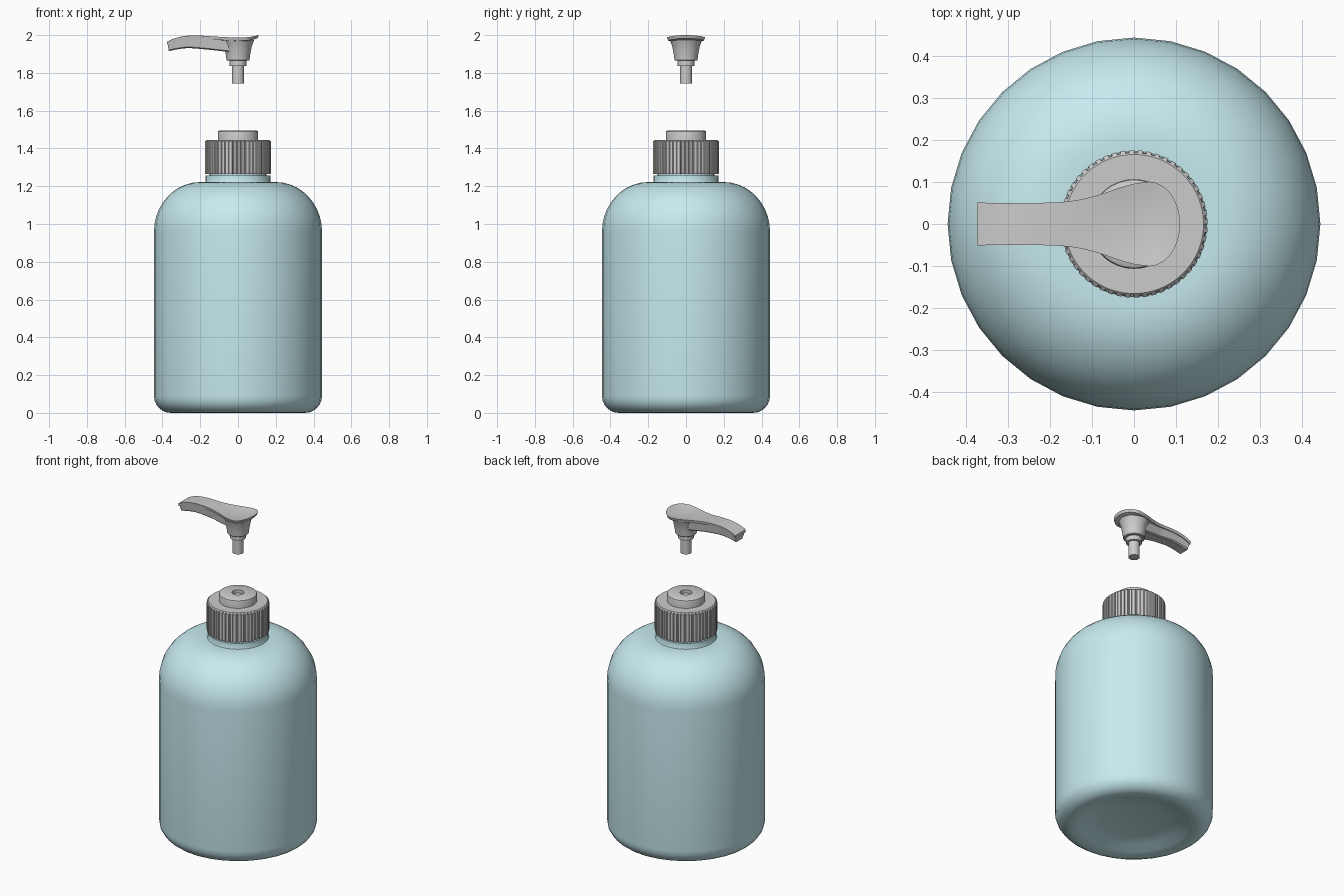
import bpy, bmesh, math

if "Cube" in bpy.data.objects:
    bpy.data.objects.remove(bpy.data.objects["Cube"])


def finish(name, verts, faces, mat=None, angle=35):
    me = bpy.data.meshes.new(name)
    me.from_pydata(verts, [], faces)
    bm = bmesh.new()
    bm.from_mesh(me)
    bmesh.ops.remove_doubles(bm, verts=bm.verts, dist=1e-5)
    bmesh.ops.recalc_face_normals(bm, faces=bm.faces)
    bm.to_mesh(me)
    bm.free()
    ob = bpy.data.objects.new(name, me)
    bpy.context.collection.objects.link(ob)
    if mat:
        me.materials.append(mat)
    bpy.ops.object.select_all(action='DESELECT')
    ob.select_set(True)
    bpy.context.view_layer.objects.active = ob
    bpy.ops.object.shade_smooth_by_angle(angle=math.radians(angle))
    return ob


def loft(name, rings, mat=None, angle=35, close=False):
    """Skin equal-sized rings; cap the ends or join last ring to first."""
    n, m = len(rings[0]), len(rings)
    verts = [v for r in rings for v in r]
    faces = [(i * n + j, i * n + (j + 1) % n,
              (i + 1) % m * n + (j + 1) % n, (i + 1) % m * n + j)
             for i in range(m if close else m - 1) for j in range(n)]
    if not close:
        faces += [tuple(range(n)), tuple(range((m - 1) * n, m * n))]
    return finish(name, verts, faces, mat, angle)


def lathe(name, profile, segs, mat=None, angle=35, close=False):
    rings = [[(r * math.cos(2 * math.pi * k / segs),
               r * math.sin(2 * math.pi * k / segs), z) for k in range(segs)]
             for r, z in profile]
    return loft(name, rings, mat, angle, close)


def arc(cx, cz, a, b, t0, t1, n):
    ts = [math.radians(t0 + (t1 - t0) * i / n) for i in range(n + 1)]
    return [(cx + a * math.cos(t), cz + b * math.sin(t)) for t in ts]


def sample(table, x):
    """Smooth interpolation of (x, value) pairs (Catmull-Rom style)."""
    i = max(k for k in range(len(table) - 1) if k == 0 or table[k][0] <= x)

    def slope(k):
        a, b = table[max(k - 1, 0)], table[min(k + 1, len(table) - 1)]
        return (b[1] - a[1]) / (b[0] - a[0])
    (x0, y0), (x1, y1) = table[i], table[i + 1]
    h = x1 - x0
    t = (x - x0) / h
    return ((2 * t**3 - 3 * t**2 + 1) * y0 + (t**3 - 2 * t**2 + t) * h * slope(i)
            + (3 * t**2 - 2 * t**3) * y1 + (t**3 - t**2) * h * slope(i + 1))


blue = bpy.data.materials.new("bottle_blue")
blue.diffuse_color = (0.57, 0.83, 0.87, 1)
blue.use_nodes = True
blue.node_tree.nodes["Principled BSDF"].inputs["Base Color"].default_value = blue.diffuse_color

# Bottle: dished base, rounded shoulder and neck
profile = [(0.06, 0.05), (0.18, 0.045), (0.26, 0.03), (0.31, 0.01)]
profile += arc(0.355, 0.09, 0.09, 0.09, -90, 0, 6)
profile += arc(0.20, 0.96, 0.245, 0.262, 0, 90, 10)
profile += [(0.174, 1.222), (0.172, 1.226), (0.172, 1.257), (0.15, 1.257), (0.15, 1.40)]
lathe("bottle", profile, 32, blue, 40)

# Ribbed cap: a hollow skirt with square grooves
ribs = 52
outer = []
for k in range(ribs):
    for f, r in ((0.0, 0.176), (0.55, 0.176), (0.65, 0.170), (0.9, 0.170)):
        outer.append((2 * math.pi * (k + f) / ribs, r))


def cap_ring(z, inset=0.0, fixed=None):
    return [((fixed or r - inset) * math.cos(t), (fixed or r - inset) * math.sin(t), z)
            for t, r in outer]


loft("cap", [cap_ring(1.42, fixed=0.153), cap_ring(1.265, fixed=0.153),
             cap_ring(1.265), cap_ring(1.436),
             cap_ring(1.441, fixed=0.170), cap_ring(1.445, fixed=0.166),
             cap_ring(1.445, fixed=0.09)], angle=30)

# Collar on the cap with the pump socket
lathe("collar", [(0.107, 1.43), (0.107, 1.485), (0.105, 1.491), (0.099, 1.495),
                 (0.034, 1.495), (0.034, 1.474)], 48)

# Pump stem, stepped ring and flared body
lathe("pump_stem", [(0.032, 1.745), (0.032, 1.85)], 32)
lathe("pump_ring", [(0.045, 1.837), (0.045, 1.875)], 32)
lathe("pump_body", [(0.058, 1.865), (0.061, 1.868), (0.063, 1.885), (0.067, 1.91),
                    (0.074, 1.945), (0.085, 1.973)], 40)

# Pump lever: thin plate with a rounded, slightly dished thumb end
width = [(-0.375, 0.051), (-0.28, 0.05), (-0.18, 0.052), (-0.13, 0.058),
         (-0.08, 0.071), (-0.033, 0.087), (0.0, 0.096), (0.035, 0.101)]
height = [(-0.375, 1.966), (-0.33, 1.985), (-0.27, 1.996), (-0.20, 1.997),
          (-0.10, 1.991), (0.0, 1.987), (0.06, 1.99), (0.11, 2.0)]
dip = [(-0.375, 0.0), (-0.15, 0.0), (-0.03, 0.006), (0.04, 0.009), (0.11, 0.0)]
fr = [-1, -0.75, -0.5, -0.25, 0, 0.25, 0.5, 0.75, 1]
xs = [-0.375 + 0.41 * i / 24 for i in range(24)]
xs += [0.035 + 0.075 * math.sin(math.radians(a)) for a in range(0, 90, 8)] + [0.1099]
rings = []
for x in xs:
    if x < 0.035:
        w = sample(width, x)
    else:
        w = 0.101 * math.sqrt(max(0, 1 - ((x - 0.035) / 0.075) ** 2))
    z, d = sample(height, x), sample(dip, x)
    xb = x - 0.006 * max(0, (x - 0.035) / 0.075)
    top = [(x, f * w, z - d * (1 - f * f)) for f in fr]
    low = [(xb, f * w * 0.94, z - 0.017 - d * (1 - f * f) * 0.5) for f in reversed(fr)]
    rings.append(top + low)
loft("pump_lever", rings)

# Spout channel beneath the lever
under = [(-0.366, 1.915), (-0.33, 1.923), (-0.27, 1.931), (-0.20, 1.927),
         (-0.12, 1.919), (-0.04, 1.91), (0.0, 1.908)]
rings = []
for i in range(21):
    x = -0.366 + 0.366 * i / 20
    zt, zb = sample(height, x) - 0.014, sample(under, x)
    grow = 0.02 * max(0, (x + 0.16) / 0.16)
    a, b = 0.043 + grow, 0.033 + grow
    tilt = 0.007 * (1 - i / 20)
    rings.append([(x - tilt, -a, zt), (x - tilt, a, zt), (x, b + 0.003, zb + 0.006),
                  (x, b - 0.004, zb), (x, 4e-3 - b, zb), (x, -b - 0.003, zb + 0.006)])
loft("pump_spout", rings)
